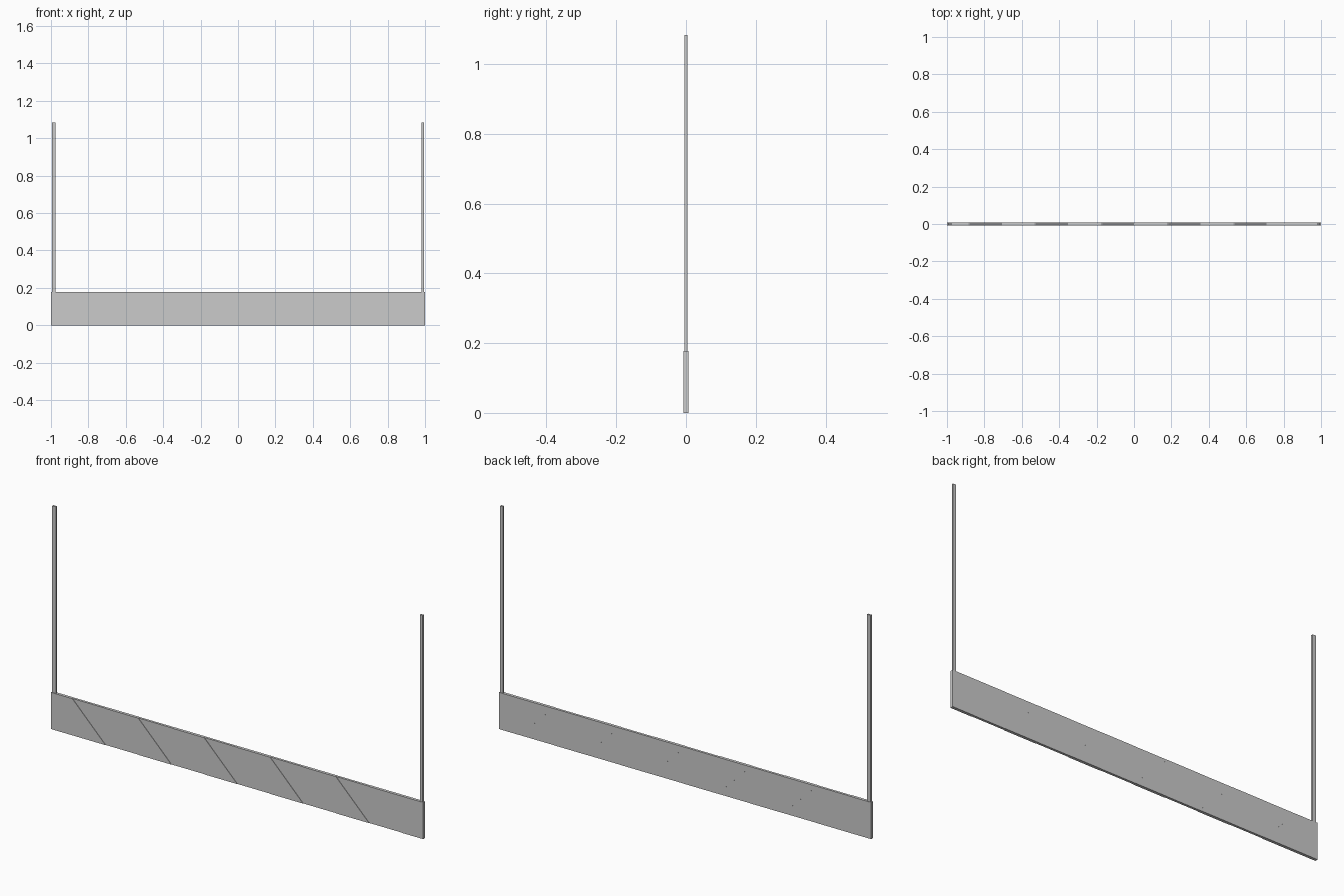
import bpy, bmesh

if "Cube" in bpy.data.objects:
    bpy.data.objects.remove(bpy.data.objects["Cube"])

H = 0.178            # board height
Y_FRONT, Y_BACK = -0.0072, 0.0072
PITCH = 0.354        # distance between raised stripes


def prism(name, outline, y0, y1):
    """Extrude an outline in the xz plane from y0 to y1."""
    bm = bmesh.new()
    face = bm.faces.new([bm.verts.new((x, y0, z)) for x, z in outline])
    new = bmesh.ops.extrude_face_region(bm, geom=[face])["geom"]
    verts = [v for v in new if isinstance(v, bmesh.types.BMVert)]
    bmesh.ops.translate(bm, verts=verts, vec=(0, y1 - y0, 0))
    bmesh.ops.recalc_face_normals(bm, faces=bm.faces)
    mesh = bpy.data.meshes.new(name)
    bm.to_mesh(mesh)
    bm.free()
    ob = bpy.data.objects.new(name, mesh)
    bpy.context.collection.objects.link(ob)
    return ob


def rect(x0, x1, z0, z1):
    return [(x0, z0), (x1, z0), (x1, z1), (x0, z1)]


# Slanted edges of the board pieces, as (bottom x, top x)
edges = [((-1, -1))]
for k in range(5):
    top = -0.885 + k * PITCH
    edges += [(top + H, top), (top + 2 * H, top + H)]
edges.append((1, 1))

# Barrier board: alternating raised and slightly recessed diagonal stripes
for i, ((b0, t0), (b1, t1)) in enumerate(zip(edges, edges[1:])):
    raised = i % 2 == 0
    prism("raised_stripe" if raised else "recessed_stripe",
          [(b0, 0), (b1, 0), (t1, H), (t0, H)],
          Y_FRONT if raised else Y_FRONT + 0.002,
          Y_BACK if raised else Y_BACK - 0.0007)

# Upright posts standing on the board ends
prism("left_post", rect(-0.995, -0.975, H, 1.084), -0.0045, 0.0045)
prism("right_post", rect(0.98, 0.995, H, 1.084), -0.0045, 0.0045)
